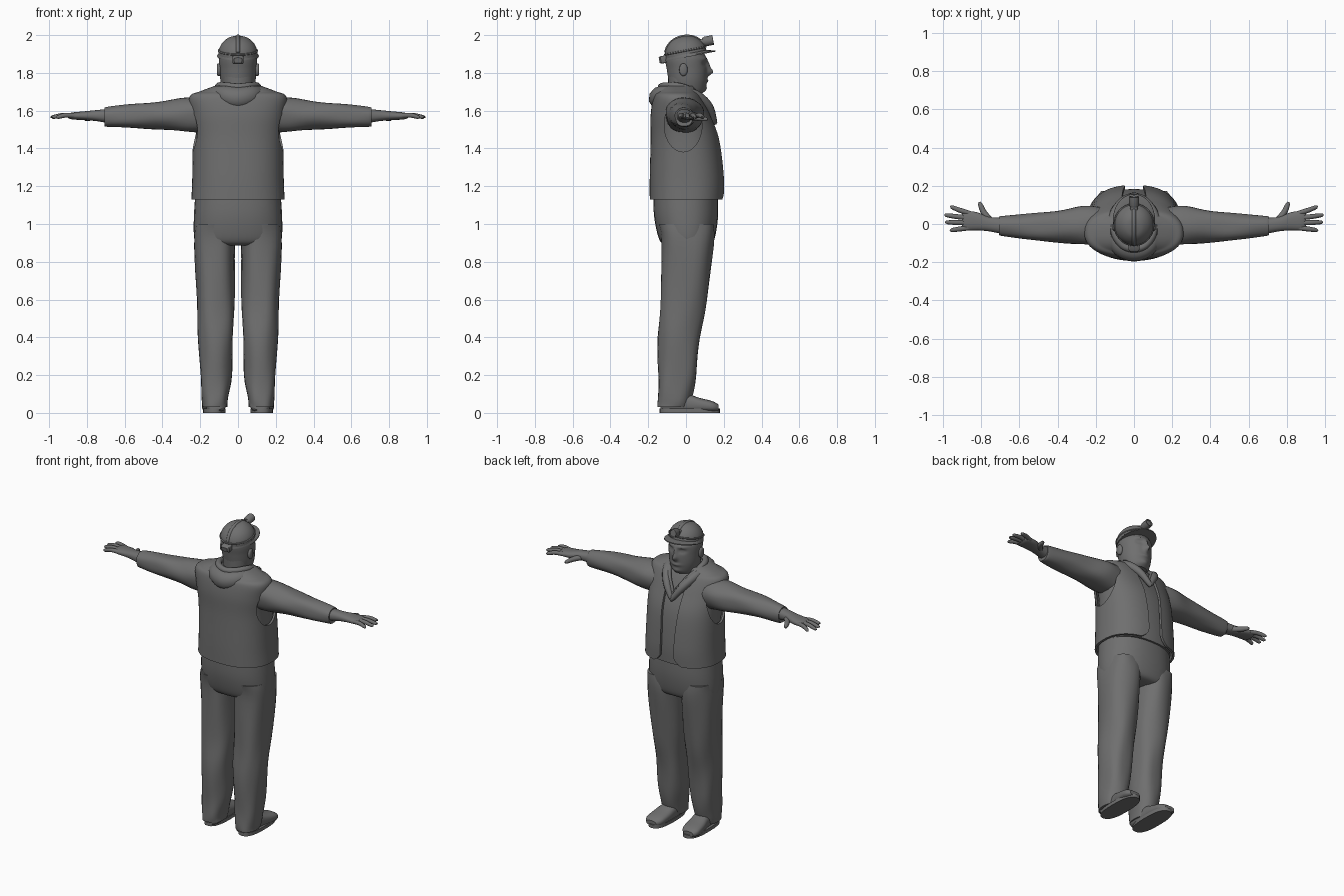
import bpy, bmesh, math
from math import sin, cos, pi, exp
from mathutils import Matrix, Vector

cube = bpy.data.objects.get("Cube")
if cube:
    bpy.data.objects.remove(cube)

grey = bpy.data.materials.new("plain_grey")
grey.use_nodes = True
tone = (0.16, 0.16, 0.16, 1)
grey.diffuse_color = tone
grey.node_tree.nodes["Principled BSDF"].inputs["Base Color"].default_value = tone
parts = []


def register(name, mesh):
    obj = bpy.data.objects.new(name, mesh)
    bpy.context.scene.collection.objects.link(obj)
    mesh.materials.clear()
    mesh.materials.append(grey)
    parts.append(obj)
    return obj


def bake(obj):
    """Replace the object's mesh by its modified result."""
    graph = bpy.context.evaluated_depsgraph_get()
    mesh = bpy.data.meshes.new_from_object(obj.evaluated_get(graph))
    obj.modifiers.clear()
    obj.data = mesh


def smooth_sections(sections, steps):
    """Catmull-Rom interpolation between the given cross-sections."""
    result = []
    last = len(sections) - 1
    for i in range(last):
        a, b, c, d = (sections[min(max(j, 0), last)] for j in range(i - 1, i + 3))
        for k in range(steps):
            t = k / steps
            result.append([q + t / 2 * (r - p + t * (2 * p - 5 * q + 4 * r - s + t * (3 * (q - r) + s - p)))
                           for p, q, r, s in zip(a, b, c, d)])
    return result + [list(sections[last])]


def loft(name, sections, axis="z", side=1, sides=28, power=2.0, steps=4,
         scale=1, folds=0, gap=None, bump=None):
    """Skin rounded sections (position, centre u, centre v, radius u, radius v)."""
    bm = bmesh.new()
    rings = []
    for i, (t, cu, cv, ru, rv) in enumerate(smooth_sections(sections, steps)):
        start = math.asin((gap(t) / ru) ** (power / 2)) if gap else 0
        ring = []
        for k in range(sides):
            a = start + (2 * pi - 2 * start) * k / (sides - 1 if gap else sides)
            grow = scale * (1 + folds * sin(5 * a + i * 0.45) + folds * sin(3 * a - i * 0.8))
            u = cu + grow * ru * math.copysign(abs(sin(a)) ** (2 / power), sin(a))
            v = cv + grow * rv * math.copysign(abs(cos(a)) ** (2 / power), cos(a))
            p = {"x": (t, u, v), "y": (u, t, v), "z": (u, v, t)}[axis]
            if bump:
                p = bump(*p)
            ring.append(bm.verts.new((p[0] * side, p[1], p[2])))
        rings.append(ring)
    for low, high in zip(rings, rings[1:]):
        for k in range(sides - 1 if gap else sides):
            n = (k + 1) % sides
            bm.faces.new((low[k], low[n], high[n], high[k]))
    if not gap:
        bm.faces.new(rings[0])
        bm.faces.new(rings[-1])
    bmesh.ops.recalc_face_normals(bm, faces=bm.faces)
    mesh = bpy.data.meshes.new(name)
    bm.to_mesh(mesh)
    bm.free()
    return register(name, mesh)


def tube(name, points, side=1, closed=False):
    """Round tube through points (x, y, z, radius)."""
    curve = bpy.data.curves.new(name, "CURVE")
    curve.dimensions = "3D"
    curve.bevel_depth = 1
    curve.bevel_resolution = 3
    curve.use_fill_caps = not closed
    path = smooth_sections(points + points[:1] if closed else points, 5)
    if closed:
        path.pop()
    spline = curve.splines.new("POLY")
    spline.points.add(len(path) - 1)
    for point, (x, y, z, r) in zip(spline.points, path):
        point.co = (x * side, y, z, 1)
        point.radius = r
    spline.use_cyclic_u = closed
    temp = bpy.data.objects.new(name, curve)
    bpy.context.scene.collection.objects.link(temp)
    graph = bpy.context.evaluated_depsgraph_get()
    mesh = bpy.data.meshes.new_from_object(temp.evaluated_get(graph))
    bpy.data.objects.remove(temp)
    return register(name, mesh)


# Torso: hoodie body with an open vest over it
torso = [(1.13, 0, .005, .24, .19), (1.25, 0, .005, .235, .19), (1.45, 0, -.005, .235, .175),
         (1.58, 0, -.03, .245, .15), (1.67, 0, -.045, .25, .12), (1.695, 0, -.045, .2, .1),
         (1.725, 0, -.04, .12, .085)]


def vest_opening(z):
    rounded_corner = 0.05 * max(0, (1.19 - z) / 0.06) ** 2
    return 0.048 + rounded_corner + 0.06 * max(0, z - 1.3)


loft("hoodie_body", torso, power=2.4, scale=0.93)
vest = loft("vest", torso, power=2.4, sides=60, steps=6, gap=vest_opening)
shell = vest.modifiers.new("thickness", "SOLIDIFY")
shell.thickness, shell.offset = 0.014, 0
bake(vest)
for side in (1, -1):
    cutter = loft("armhole_cutter", [(.19, -.015, 1.525, .1, .143), (.4, -.015, 1.525, .1, .143)],
                  axis="x", side=side, steps=1, sides=40)
    cutter.hide_render = True
    cut = vest.modifiers.new("armhole", "BOOLEAN")
    cut.operation, cut.object = "DIFFERENCE", cutter
    bake(vest)
    parts.remove(cutter)
    bpy.data.objects.remove(cutter)

# Hood lying around the neck
half = [(.055, .12, 1.62, .024), (.1, .05, 1.68, .03), (.108, -.05, 1.69, .042), (.07, -.115, 1.68, .055)]
mirrored = [(-x, y, z, r) for x, y, z, r in reversed(half)]
tube("hood_roll", [(0, .15, 1.54, .016)] + half + [(0, -.135, 1.665, .063)] + mirrored, closed=True)
inner = [(.06, .09, 1.66, .014), (.098, .02, 1.71, .018), (.1, -.05, 1.73, .02), (.06, -.11, 1.73, .02)]
mirrored = [(-x, y, z, r) for x, y, z, r in reversed(inner)]
tube("hood_lining", [(0, .135, 1.57, .012)] + inner + [(0, -.13, 1.725, .02)] + mirrored, closed=True)

# Trousers
loft("trouser_seat", [(.885, 0, .005, .17, .1), (.9, 0, .005, .222, .135), (.95, 0, .003, .234, .155),
                      (1.05, 0, 0, .233, .17), (1.17, 0, -.002, .225, .17)], power=2.3)
leg = [(.03, .122, -.07, .065, .08), (.08, .122, -.06, .07, .09), (.2, .117, -.045, .083, .1),
       (.4, .118, -.037, .092, .112), (.6, .118, -.012, .1, .122), (.88, .124, .007, .108, .138),
       (1.0, .118, .003, .11, .145)]
sleeve = [(.17, -.01, 1.575, .098, .092), (.27, -.007, 1.578, .1, .09), (.4, -.012, 1.575, .083, .075),
          (.55, -.015, 1.573, .068, .064), (.69, -.01, 1.567, .052, .053), (.705, -.01, 1.568, .046, .047)]
palm = [(.69, -.01, 1.572, .042, .037), (.76, 0, 1.574, .038, .028), (.82, .014, 1.573, .047, .023),
        (.88, .018, 1.572, .05, .018), (.9, .018, 1.571, .036, .01)]
finger_ends = {"index": (.056, .952, .088), "middle": (.031, .98, .046),
               "ring": (.006, .976, .009), "little": (-.02, .953, -.032)}

for side, word in ((1, "left"), (-1, "right")):
    loft(word + "_trouser_leg", leg, side=side, power=2.4, folds=.018)
    loft(word + "_sleeve", sleeve, axis="x", side=side, power=2.2, folds=.018)

    # Hand with four fingers and a thumb
    loft(word + "_palm", palm, axis="x", side=side, power=2.3)
    for finger, (base, tip_x, tip_y) in finger_ends.items():
        tube(f"{word}_{finger}_finger",
             [(.86, base, 1.573, .013), ((.87 + tip_x) / 2, (base + tip_y) / 2, 1.576, .013),
              (tip_x, tip_y, 1.566, .01), (tip_x + .006, tip_y, 1.564, .004)], side)
    tube(word + "_thumb", [(.75, .015, 1.568, .018), (.785, .06, 1.562, .016),
                           (.803, .1, 1.556, .012), (.808, .115, 1.554, .005)], side)

    # Shoe: flat sole and rounded upper
    upper = loft(word + "_shoe_upper", [(-.135, .118, .04, .035, .025), (-.11, .118, .05, .054, .045),
                 (0, .12, .05, .054, .05), (.07, .127, .042, .06, .038), (.14, .133, .034, .058, .028),
                 (.172, .136, .028, .035, .016)], axis="y", side=side, power=2.6)
    footprint = [(z, .126, .02, .06, .16) for z in (0, .022)]
    sole = loft(word + "_shoe_sole", footprint, side=side, steps=1, power=2.6)

    # Ear
    loft(word + "_ear", [(.085, -.01, 1.815, .018, .028), (.105, -.014, 1.817, .022, .034),
                         (.112, -.016, 1.818, .014, .024)], axis="x", side=side, steps=3)

# Head with modelled face: each feature is (x, z, width, height, depth)
features = [(0, 1.805, .015, .02, .03), (0, 1.84, .012, .025, .014), (0, 1.757, .03, .009, .009),
            (0, 1.716, .028, .014, .008)]
for x in (-.04, .04):
    features += [(x, 1.874, .03, .01, .007), (x, 1.848, .02, .013, -.011), (x, 1.847, .01, .006, .006)]


def face(x, y, z):
    if y > 0:
        y += sum(d * exp(-((x - fx) / w) ** 2 - ((z - fz) / h) ** 2) for fx, fz, w, h, d in features)
    return x, y, z


loft("head", [(1.69, 0, .01, .068, .075), (1.71, 0, .01, .08, .09), (1.76, 0, .009, .093, .101),
              (1.82, 0, .005, .098, .107), (1.88, 0, -.002, .099, .108), (1.93, 0, -.005, .08, .085)],
     sides=80, steps=9, bump=face)
loft("neck", [(1.6, 0, -.02, .08, .075), (1.7, 0, -.02, .08, .073), (1.78, 0, -.02, .085, .075)])

# Helmet, built level and then tilted back
helmet = [
    loft("helmet_brim", [(-.003, 0, .02, .11, .137), (.003, 0, .02, .11, .137), (.014, 0, .002, .103, .111)],
         steps=1, sides=48),
    loft("helmet_dome", [(0, 0, 0, .103, .111), (.04, 0, 0, .1, .107), (.075, 0, 0, .081, .086),
                         (.1, 0, 0, .05, .053), (.108, 0, 0, .02, .02), (.109, 0, 0, .005, .005)], sides=48),
    tube("helmet_ridge", [(0, .107 * cos(a), .012 + .094 * sin(a), .011)
                          for a in (pi * k / 10 for k in range(1, 10))]),
    tube("lamp_strap", [(.102 * cos(a), .109 * sin(a), .032, .005)
                        for a in (pi * k / 8 for k in range(16))], closed=True),
    loft("strap_buckle", [(-.145, 0, .008, .02, .014), (-.136, 0, .008, .03, .02), (-.1, 0, .008, .03, .02)],
         axis="y", power=6, steps=1),
    loft("lamp_mount", [(.07, 0, .05, .022, .024), (.112, 0, .056, .018, .02)], axis="y", power=5, steps=1),
    loft("head_lamp", [(.1, 0, .06, .02, .02), (.112, 0, .06, .026, .026), (.155, 0, .06, .026, .026),
                       (.156, 0, .06, .021, .021), (.15, 0, .06, .019, .019)], axis="y", steps=1),
]
tilt = Matrix.Translation(Vector((0, .002, 1.886))) @ Matrix.Rotation(.19, 4, "X")
for obj in helmet:
    obj.data.transform(tilt)

# Smooth shading with sharp creases
bpy.ops.object.select_all(action="DESELECT")
for obj in parts:
    obj.select_set(True)
bpy.context.view_layer.objects.active = vest
bpy.ops.object.shade_smooth_by_angle(angle=math.radians(40))
